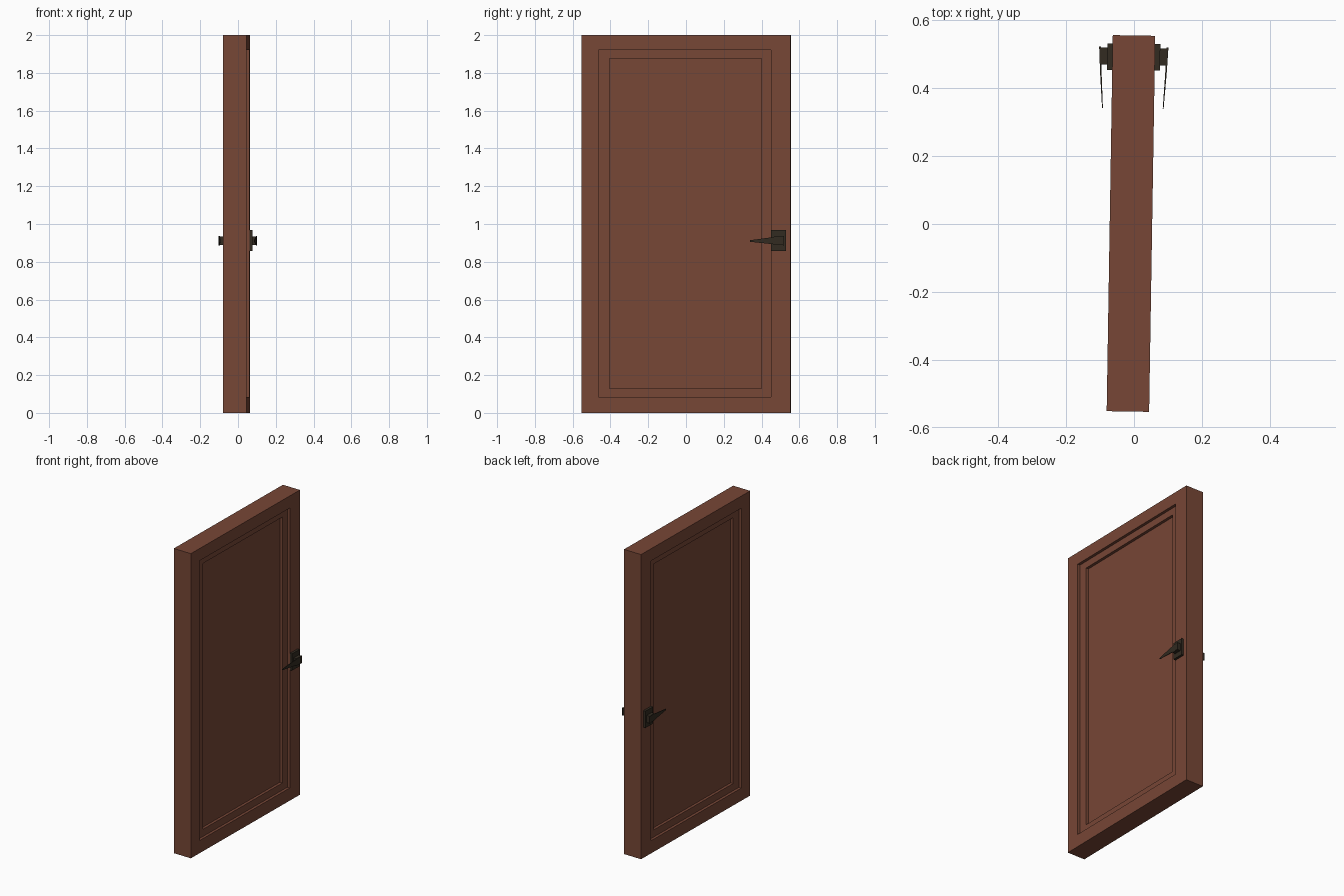
import bpy, bmesh, math
from mathutils import Matrix

if "Cube" in bpy.data.objects:
    bpy.data.objects.remove(bpy.data.objects["Cube"])

# the whole door is turned slightly about z
PLACE = Matrix.Translation((-0.009, 0.0015, 0)) @ Matrix.Rotation(math.radians(-0.93), 4, 'Z')


def material(name, rgb):
    m = bpy.data.materials.new(name)
    m.diffuse_color = (*rgb, 1)
    m.use_nodes = True
    m.node_tree.nodes["Principled BSDF"].inputs["Base Color"].default_value = m.diffuse_color
    return m


WOOD = material("brown_wood", (0.185, 0.062, 0.037))
METAL = material("dark_metal", (0.032, 0.024, 0.015))


def finish(bm, name, mat):
    bmesh.ops.recalc_face_normals(bm, faces=bm.faces)
    bm.transform(PLACE)
    me = bpy.data.meshes.new(name)
    bm.to_mesh(me)
    bm.free()
    me.materials.append(mat)
    ob = bpy.data.objects.new(name, me)
    bpy.context.collection.objects.link(ob)
    return ob


def bridge(bm, a, b):
    for i in range(4):
        j = (i + 1) % 4
        bm.faces.new((a[i], a[j], b[j], b[i]))


def loft(name, rings, mat):
    """Skin a chain of four-point rings and cap both ends."""
    bm = bmesh.new()
    loops = [[bm.verts.new(p) for p in ring] for ring in rings]
    for a, b in zip(loops, loops[1:]):
        bridge(bm, a, b)
    bm.faces.new(loops[0])
    bm.faces.new(loops[-1])
    return finish(bm, name, mat)


def rect(x, y0, y1, z0, z1):
    return [(x, y0, z0), (x, y1, z0), (x, y1, z1), (x, y0, z1)]


# door slab with a two-step recessed panel on both faces
OUTER = (-0.5535, 0.5535, 0.0, 2.0)
STEP1 = (-0.463, 0.45, 0.083, 1.92)
STEP2 = (-0.405, 0.40, 0.13, 1.875)
half = [(0.0265, STEP2), (0.0445, STEP2), (0.0445, STEP1), (0.0625, STEP1), (0.0625, OUTER)]
rings = [rect(x, *r) for x, r in half] + [rect(-x, *r) for x, r in reversed(half)]
loft("door_slab", rings, WOOD)


# handle set on each face
def lever_section(s, y, x0, x1, z0, z1):
    return [(s * x0, y, z0), (s * x1, y, z0), (s * x1, y, z1), (s * x0, y, z1)]


for s, side in ((1, "right"), (-1, "left")):
    loft(side + "_handle_plate",
         [rect(s * x, 0.451, 0.529, 0.857, 0.967) for x in (0.06, 0.078)], METAL)
    loft(side + "_handle_neck",
         [rect(s * x, 0.467, 0.517, 0.888, 0.935) for x in (0.076, 0.099)], METAL)
    loft(side + "_handle_lever",
         [lever_section(s, 0.520, 0.096, 0.102, 0.887, 0.936),
          lever_section(s, 0.450, 0.094, 0.0985, 0.894, 0.929),
          lever_section(s, 0.338, 0.088, 0.0905, 0.906, 0.914)], METAL)
